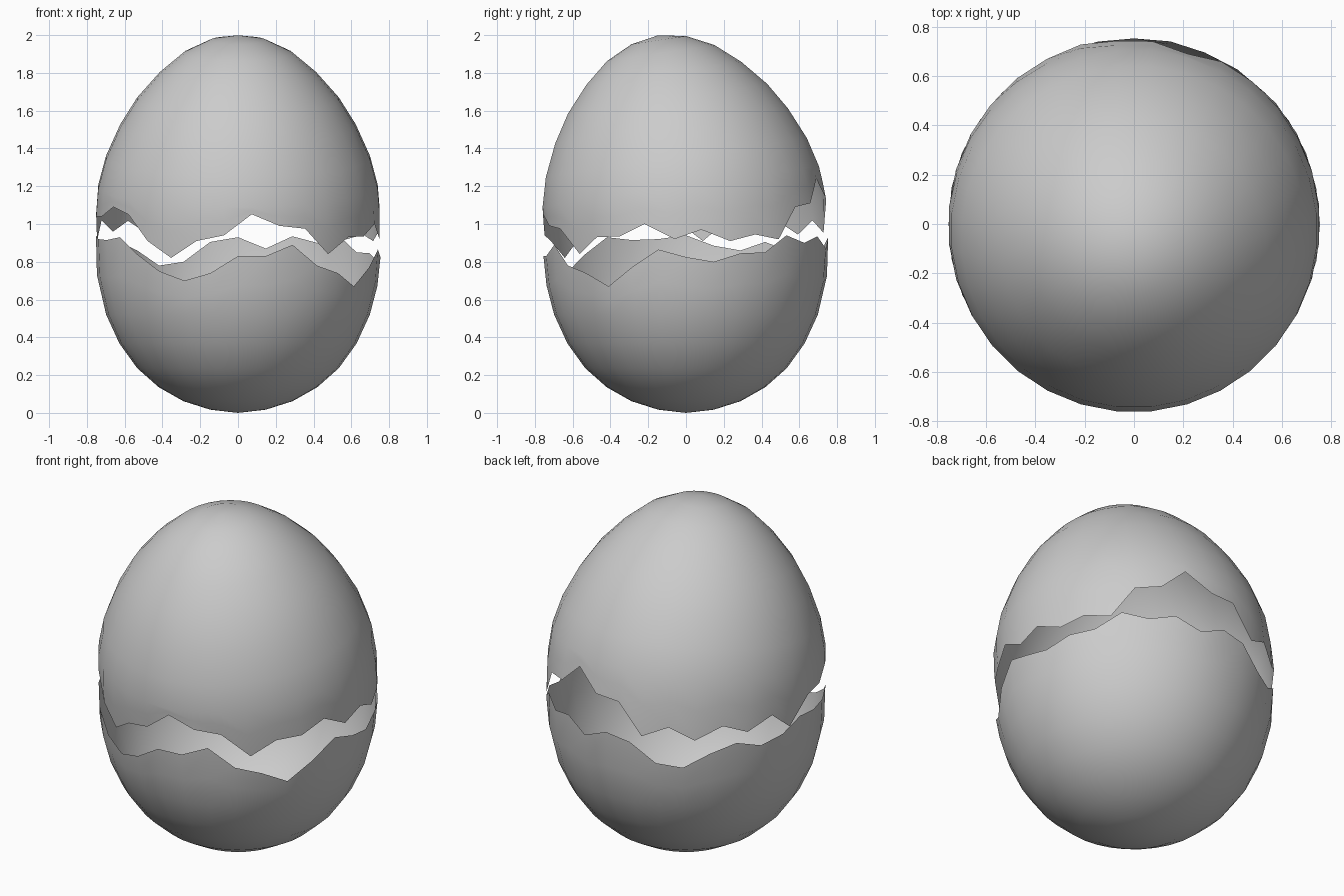
import bpy, bmesh, math
from mathutils import Matrix, Vector

if "Cube" in bpy.data.objects:
    bpy.data.objects.remove(bpy.data.objects["Cube"])

N = 32          # segments round the egg
R = 0.755       # widest radius


def angle(i, offset):
    # measured from the front (-y) towards +x
    return (i + offset) * 2 * math.pi / N


def make_shell(name, profile, pole_z, rim, radius, offset, matrix):
    """Thin half shell: pole, rings of the profile, then a jagged rim row.
    rim holds one height per segment, in local coordinates."""
    bm = bmesh.new()
    pole = bm.verts.new(matrix @ Vector((0, 0, pole_z)))

    def point(r, z, i):
        a = angle(i, offset)
        return bm.verts.new(matrix @ Vector((r * math.sin(a), -r * math.cos(a), z)))

    rings = [[point(r, z, i) for i in range(N)] for r, z in profile]
    last = profile[-1][1]
    for t in (0.5, 1.0):
        zs = [last + (h - last) * t for h in rim]
        rings.append([point(radius(z), z, i) for i, z in enumerate(zs)])
    for i in range(N):
        j = (i + 1) % N
        bm.faces.new((pole, rings[0][i], rings[0][j]))
        for a, b in zip(rings, rings[1:]):
            bm.faces.new((a[i], b[i], b[j], a[j]))
    bmesh.ops.recalc_face_normals(bm, faces=bm.faces)
    # make the normals point out of the egg
    if sum(f.normal.dot(f.calc_center_median() - Vector((0, 0, 0.95))) for f in bm.faces) < 0:
        bmesh.ops.reverse_faces(bm, faces=bm.faces)
    for f in bm.faces:
        f.smooth = True
    mesh = bpy.data.meshes.new(name)
    bm.to_mesh(mesh)
    bm.free()
    obj = bpy.data.objects.new(name, mesh)
    bpy.context.collection.objects.link(obj)
    return obj


# Lower shell: rounded cup
lower_profile = [(0.147, 0.017), (0.289, 0.062), (0.42, 0.136), (0.534, 0.237),
                 (0.628, 0.368), (0.698, 0.52)]
lower_rim = [.83, .83, .89, .78, .74, .67, .77, .865, .825, .80, .845, .85, .94, .90, .935, .87,
             .93, .905, .80, .78, .86, .905, .86, .885, .94, .92, .915, .93, .84, .75, .70, .74]
make_shell("lower_shell", lower_profile, 0.0, lower_rim,
           lambda z: R * math.sqrt(1 - ((z - 0.86) / 0.89) ** 2), 0.0, Matrix.Identity(4))

# Upper shell: taller cap, lifted and leaning towards the front
TILT = math.radians(8.5)
LIFT = 1.01
upper_profile = [(0.147, 0.974), (0.289, 0.905), (0.416, 0.797), (0.536, 0.66),
                 (0.626, 0.515), (0.702, 0.345), (0.743, 0.19)]
rim_height = [1.05, .99, .975, .84, .93, .935, 1.0, .92, .97, .91, .945, .92, 1.09, 1.11, 1.24, 1.135,
              1.127, .955, 1.02, .945, 1.017, .96, 1.02, .91, 1.04, 1.04, 1.09, 1.05, .91, .82, .91, .94]
# world heights to heights along the leaning axis
upper_rim = [(h - LIFT + R * math.cos(angle(i, 0.5)) * math.sin(TILT)) / math.cos(TILT)
             for i, h in enumerate(rim_height)]
make_shell("upper_shell", upper_profile, 1.0, upper_rim,
           lambda z: R * math.sqrt(1 - (z / 0.95) ** 2), 0.5,
           Matrix.Translation((0, 0, LIFT)) @ Matrix.Rotation(TILT, 4, 'X'))
